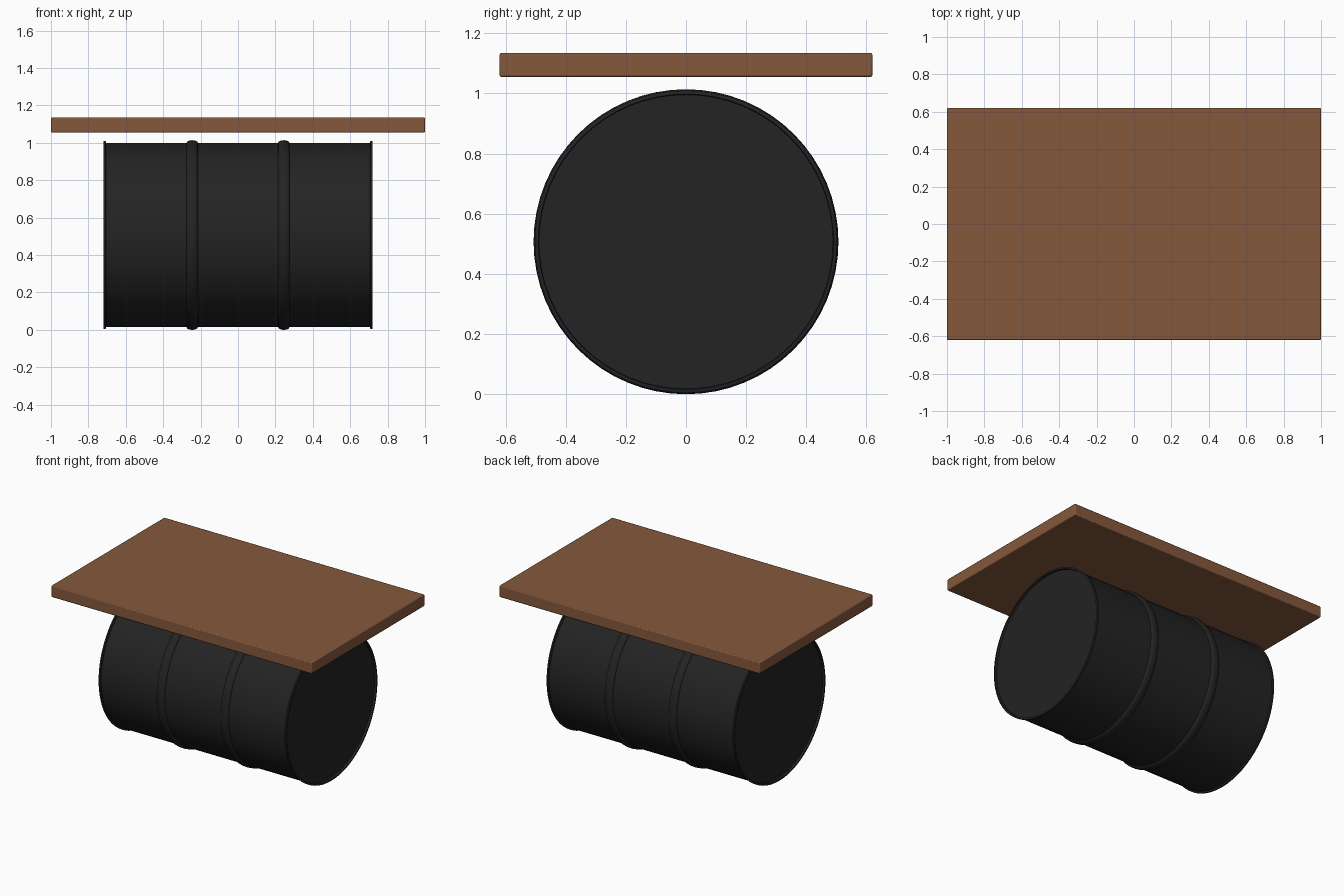
import bpy, bmesh, math
from mathutils import Matrix, Vector

cube = bpy.data.objects.get("Cube")
if cube:
    bpy.data.objects.remove(cube, do_unlink=True)


def material(name, colour, roughness):
    m = bpy.data.materials.new(name)
    m.use_nodes = True
    m.diffuse_color = (*colour, 1)
    node = m.node_tree.nodes["Principled BSDF"]
    node.inputs["Base Color"].default_value = (*colour, 1)
    node.inputs["Roughness"].default_value = roughness
    return m


def add_object(name, bm, mat):
    bmesh.ops.recalc_face_normals(bm, faces=bm.faces)
    mesh = bpy.data.meshes.new(name)
    bm.to_mesh(mesh)
    bm.free()
    mesh.materials.append(mat)
    ob = bpy.data.objects.new(name, mesh)
    bpy.context.collection.objects.link(ob)
    return ob


def smooth(ob, degrees):
    bpy.ops.object.select_all(action='DESELECT')
    ob.select_set(True)
    bpy.context.view_layer.objects.active = ob
    bpy.ops.object.shade_smooth_by_angle(angle=math.radians(degrees))


wood = material("brown wood", (0.235, 0.098, 0.045), 0.7)
black = material("black metal", (0.017, 0.017, 0.017), 0.6)

# Barrel lying along x: half profile as (x, radius), with rim and rolled rib
AXIS_Z, BODY, RIM, RIB = 0.507, 0.493, 0.503, 0.507
HALF, RIB_X, RIB_W = 0.72, 0.245, 0.03
rib = []
for i in range(9):
    t = math.pi * i / 8
    rib.append((RIB_X - RIB_W * math.cos(t), BODY + (RIB - BODY) * math.sin(t)))
end = [(HALF - 0.015, BODY), (HALF - 0.012, RIM), (HALF - 0.002, RIM),
       (HALF, RIM - 0.003), (HALF, RIM - 0.012),
       (HALF - 0.015, RIM - 0.014), (HALF - 0.015, 0)]
half = rib + end
profile = [(-x, r) for x, r in reversed(half)] + half

bm = bmesh.new()
verts = [bm.verts.new((x, 0, r)) for x, r in profile]
edges = [bm.edges.new(pair) for pair in zip(verts, verts[1:])]
bmesh.ops.spin(bm, geom=verts + edges, cent=(0, 0, 0), axis=(1, 0, 0),
               angle=math.tau, steps=64, use_duplicate=False)
bmesh.ops.remove_doubles(bm, verts=bm.verts, dist=0.0001)
bmesh.ops.translate(bm, verts=bm.verts, vec=Vector((0, 0, AXIS_Z)))
barrel = add_object("barrel", bm, black)
smooth(barrel, 40)

# Thick table top floating just above the barrel
bm = bmesh.new()
bmesh.ops.create_cube(bm, size=1, matrix=Matrix.Translation((0, 0, 1.095))
                      @ Matrix.Diagonal((2, 1.24, 0.08, 1)))
table_top = add_object("table_top", bm, wood)
bevel = table_top.modifiers.new("soft edges", 'BEVEL')
bevel.width = 0.006
bevel.segments = 2
smooth(table_top, 30)
